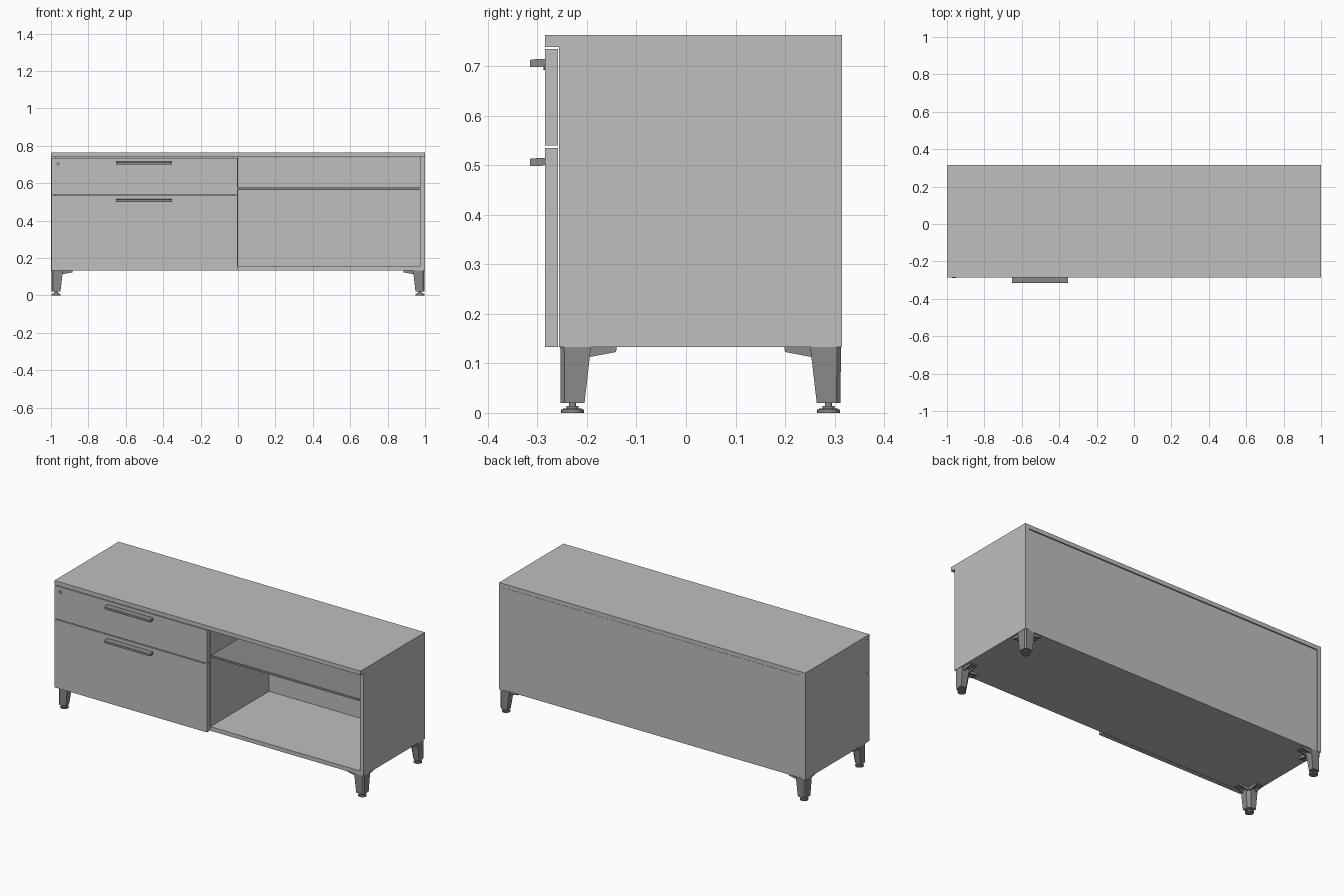
import bpy, bmesh, math
from mathutils import Vector

if "Cube" in bpy.data.objects:
    bpy.data.objects.remove(bpy.data.objects["Cube"])


def material(name, rgb):
    m = bpy.data.materials.new(name)
    m.diffuse_color = (*rgb, 1.0)
    m.use_nodes = True
    m.node_tree.nodes["Principled BSDF"].inputs["Base Color"].default_value = m.diffuse_color
    return m


PANEL = material("light grey panel", (0.52, 0.52, 0.52))
METAL = material("grey metal", (0.255, 0.262, 0.248))


def finish(bm, name, mat):
    bmesh.ops.recalc_face_normals(bm, faces=bm.faces)
    me = bpy.data.meshes.new(name)
    bm.to_mesh(me)
    bm.free()
    me.materials.append(mat)
    ob = bpy.data.objects.new(name, me)
    bpy.context.collection.objects.link(ob)
    return ob


def loft(bm, bottom, top):
    """Closed solid between two matching rings of points."""
    a = [bm.verts.new(p) for p in bottom]
    b = [bm.verts.new(p) for p in top]
    n = len(a)
    bm.faces.new(a)
    bm.faces.new(b)
    for i in range(n):
        j = (i + 1) % n
        bm.faces.new((a[i], a[j], b[j], b[i]))


def add_box(bm, x0, x1, y0, y1, z0, z1):
    ring = [(x0, y0), (x1, y0), (x1, y1), (x0, y1)]
    loft(bm, [(x, y, z0) for x, y in ring], [(x, y, z1) for x, y in ring])


def box(name, mat, *dims):
    bm = bmesh.new()
    add_box(bm, *dims)
    return finish(bm, name, mat)


# Carcass panels
FRONT, BODY, BACK = -0.285, -0.257, 0.315
Z0, Z1, TOP = 0.133, 0.739, 0.763
T = 0.024
box("top_panel", PANEL, -1, 1, FRONT, BACK, Z1, TOP)
box("left_side_panel", PANEL, -1, -1 + T, BODY, BACK, Z0, Z1)
box("right_side_panel", PANEL, 1 - T, 1, BODY, BACK, Z0, Z1)
box("bottom_panel", PANEL, -1 + T, 1 - T, BODY, BACK - 0.004, Z0, Z0 + T)
box("divider_panel", PANEL, -T, 0, BODY, 0.29, Z0 + T, Z1)
box("back_panel", PANEL, -1 + T, 1 - T, 0.29, BACK - 0.004, Z0 + T, Z1 - 0.003)

# Open compartment shelf
box("shelf", METAL, 0, 1 - T, -0.25, 0.29, 0.564, 0.576)

# Drawer fronts with bar handles
for label, z0, z1, hz in (("upper", 0.540, 0.735, 0.699), ("lower", Z0, 0.535, 0.499)):
    box(label + "_drawer_front", PANEL, -0.998, -0.003, FRONT, BODY - 0.002, z0, z1)
    profile = [(FRONT, hz + 0.002), (-0.291, hz), (-0.315, hz),
               (-0.315, hz + 0.013), (-0.312, hz + 0.015), (FRONT, hz + 0.016)]
    bm = bmesh.new()
    loft(bm, [(-0.652, y, z) for y, z in profile], [(-0.354, y, z) for y, z in profile])
    finish(bm, label + "_handle", METAL)


def add_disc(bm, centre, r, length, axis_y=False):
    ring = [(r * math.cos(2 * math.pi * i / 24), r * math.sin(2 * math.pi * i / 24)) for i in range(24)]
    c = Vector(centre)
    if axis_y:
        loft(bm, [c + Vector((a, 0, b)) for a, b in ring], [c + Vector((a, length, b)) for a, b in ring])
    else:
        loft(bm, [c + Vector((a, b, 0)) for a, b in ring], [c + Vector((a, b, length)) for a, b in ring])


# Drawer lock
bm = bmesh.new()
add_disc(bm, (-0.962, FRONT - 0.003, 0.703), 0.010, 0.006, True)
finish(bm, "drawer_lock", METAL)


# Tapered corner legs: local u, v run inward from the outer corner
def leg_ring(off, size, bevel):
    a, b = off, off + size
    return [(a + bevel, a), (b, a), (b, b - 2 * bevel), (b - 2 * bevel, b), (a, b), (a, a + bevel)]


def leg(name, sx, sy, cx, cy):
    def place(u, v, z):
        return Vector((cx - sx * u, cy - sy * v, z))
    bm = bmesh.new()
    loft(bm, [place(u, v, 0.020) for u, v in leg_ring(0.001, 0.048, 0.008)],
         [place(u, v, Z0) for u, v in leg_ring(0.0, 0.062, 0.008)])
    # Mounting wings along both directions, each a plate with a tapered rib
    wing = [(0.055, Z0), (0.114, Z0), (0.114, 0.126), (0.055, 0.126)]
    rib = [(0.055, 0.127), (0.113, 0.127), (0.113, 0.123), (0.055, 0.112)]
    for prof, w0, w1 in ((wing, 0.010, 0.052), (rib, 0.010, 0.018), (rib, 0.044, 0.052)):
        loft(bm, [place(a, w0, z) for a, z in prof], [place(a, w1, z) for a, z in prof])
        loft(bm, [place(w0, a, z) for a, z in prof], [place(w1, a, z) for a, z in prof])
    finish(bm, name, METAL)
    # Levelling glide
    bm = bmesh.new()
    c = place(0.025, 0.025, 0)
    for r, z, h in ((0.023, 0.0, 0.007), (0.019, 0.007, 0.002), (0.012, 0.009, 0.005), (0.007, 0.014, 0.007)):
        add_disc(bm, (c.x, c.y, z), r, h)
    finish(bm, name + "_glide", METAL)


for side, sx in (("left", -1), ("right", 1)):
    leg("front_" + side + "_leg", sx, -1, sx * 0.998, -0.254)
    leg("back_" + side + "_leg", sx, 1, sx * 0.998, 0.313)
